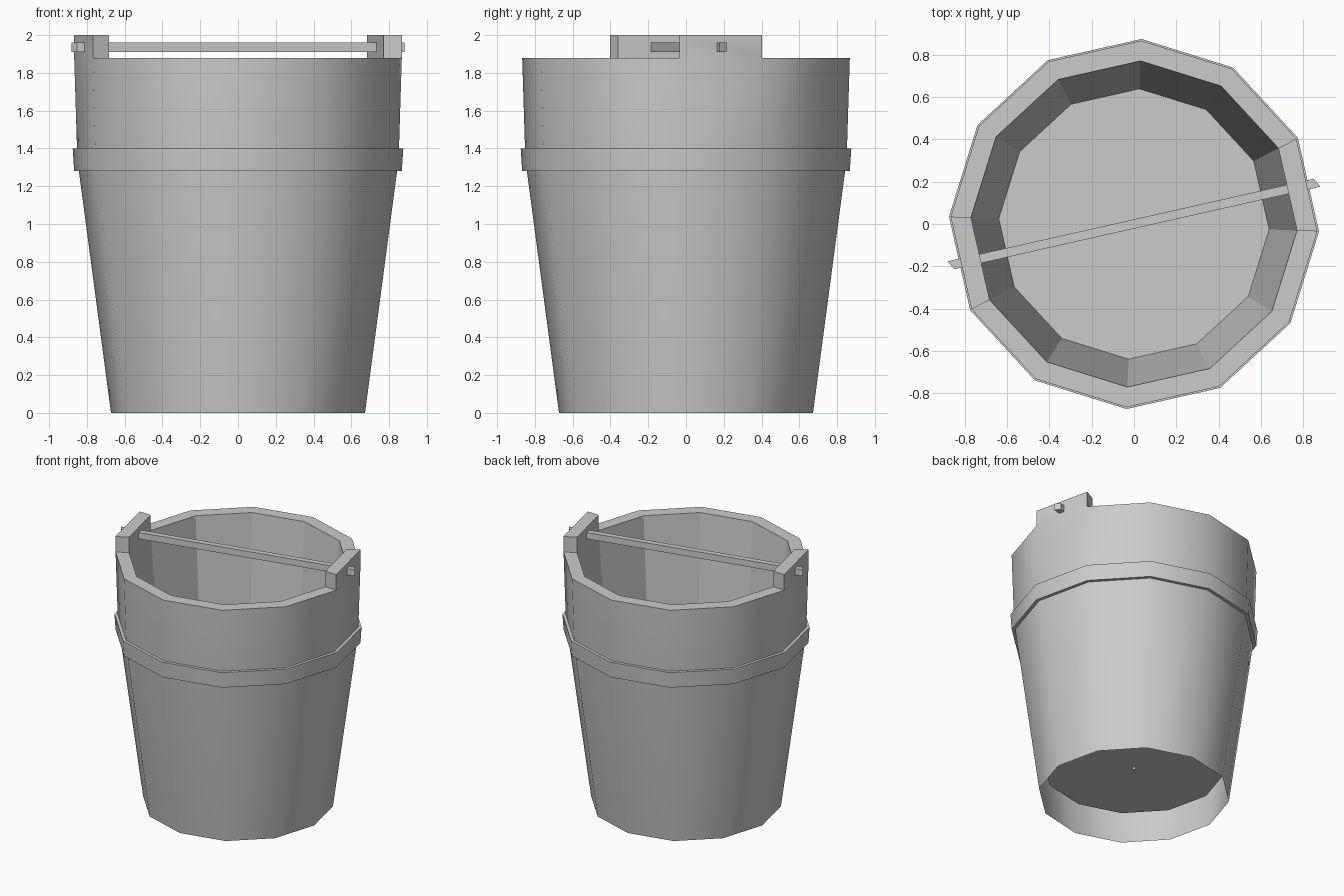
import bpy, bmesh, math
from mathutils import Matrix

if "Cube" in bpy.data.objects:
    bpy.data.objects.remove(bpy.data.objects["Cube"])

SIDES = 12
TURN = math.radians(-2.3)      # rotation of the twelve-sided outline
RIM_STRIP = 4                  # profile strip that forms the flat rim


def finish(bm, name):
    me = bpy.data.meshes.new(name)
    bm.to_mesh(me)
    bm.free()
    ob = bpy.data.objects.new(name, me)
    bpy.context.collection.objects.link(ob)
    return ob


def revolve(bm, profile):
    """Sweep (radius, z) points round z; returns the faces strip by strip."""
    rings = []
    for r, z in profile:
        angles = [TURN + math.tau * i / SIDES for i in range(SIDES)]
        rings.append([bm.verts.new((r * math.cos(a), r * math.sin(a), z)) for a in angles])
    strips = []
    for lo, hi in zip(rings, rings[1:]):
        strips.append([bm.faces.new((lo[i], lo[(i + 1) % SIDES], hi[(i + 1) % SIDES], hi[i]))
                       for i in range(SIDES)])
    return strips


def smooth(ob):
    bpy.ops.object.select_all(action='DESELECT')
    ob.select_set(True)
    bpy.context.view_layer.objects.active = ob
    bpy.ops.object.shade_smooth_by_angle(angle=math.radians(35))


# Bucket: outer wall (open underneath), rim, inner wall, raised floor with a tiny hole
bm = bmesh.new()
strips = revolve(bm, [(0.673, 0), (0.843, 1.28), (0.853, 1.40), (0.868, 1.88), (0.868, 1.88),
                      (0.772, 1.88), (0.64, 0.22), (0.012, 0.22)])
# Two opposite rim segments rise as handle lugs
lugs = [strips[RIM_STRIP][0], strips[RIM_STRIP][6]]
raised = bmesh.ops.extrude_discrete_faces(bm, faces=lugs)["faces"]
for f in raised:
    bmesh.ops.translate(bm, verts=f.verts[:], vec=(0, 0, 0.12))
bmesh.ops.remove_doubles(bm, verts=bm.verts[:], dist=0.0005)
bucket = finish(bm, "bucket_body")
smooth(bucket)
# The inside stays faceted
for p in bucket.data.polygons:
    c, n = p.center, p.normal
    if c.x * n.x + c.y * n.y < -0.1:
        p.use_smooth = False

# Hoop round the outer wall
bm = bmesh.new()
revolve(bm, [(0.842, 1.28), (0.868, 1.28), (0.876, 1.40), (0.852, 1.40)])
smooth(finish(bm, "hoop"))

# Handle bar passing through both lugs, with slightly skewed ends
bm = bmesh.new()
bmesh.ops.create_cube(bm, size=1)
bmesh.ops.scale(bm, vec=(1.776, 0.043, 0.05), verts=bm.verts[:])
for v in bm.verts:
    v.co.x -= v.co.y * 0.5
bmesh.ops.transform(bm, verts=bm.verts[:],
                    matrix=Matrix.Translation((0, 0, 1.935)) @ Matrix.Rotation(math.radians(12.7), 4, 'Z'))
finish(bm, "handle_bar")
